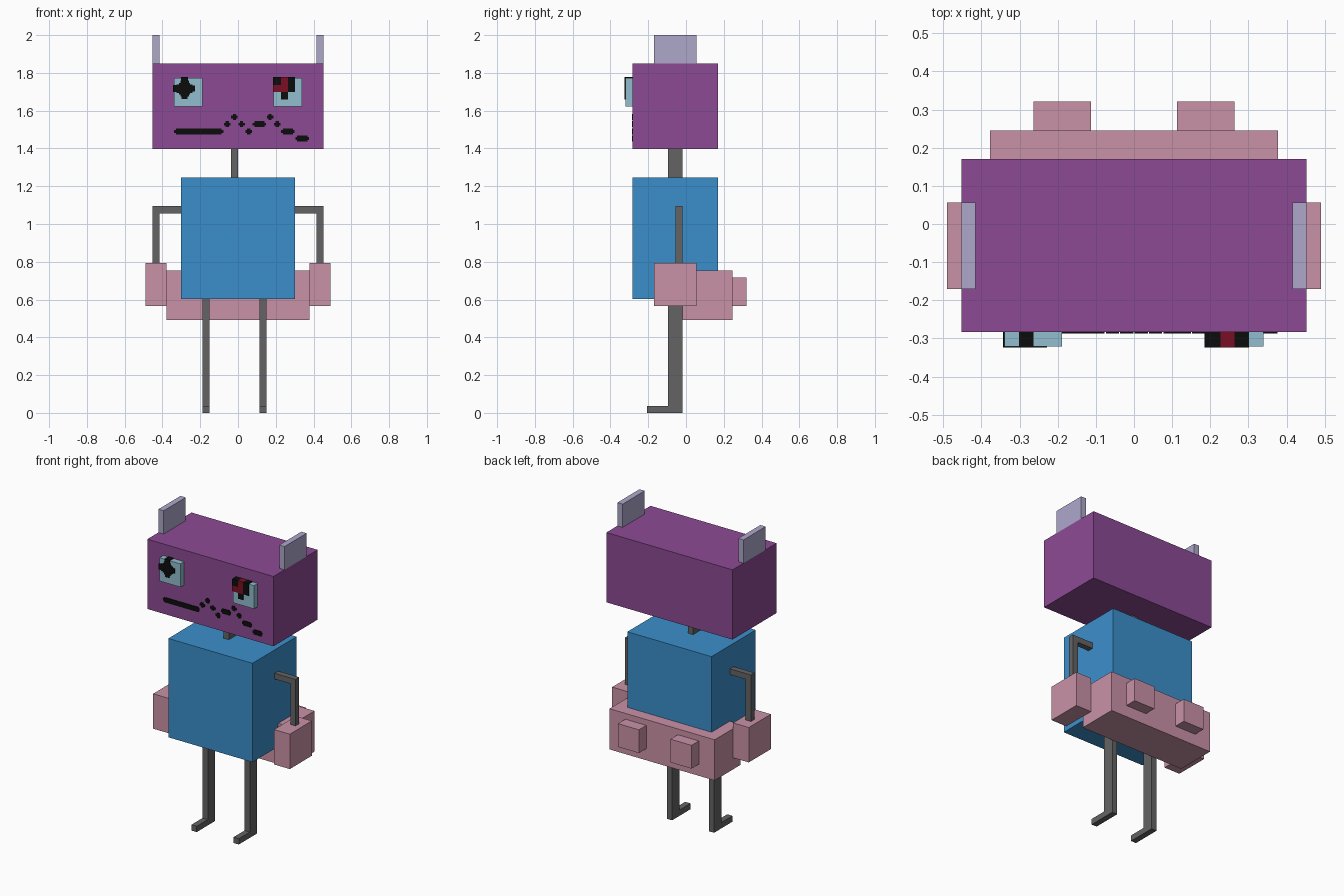
import bpy
import bmesh
from mathutils import Vector

cube = bpy.data.objects.get("Cube")
if cube:
    bpy.data.objects.remove(cube, do_unlink=True)

U = 2 / 53      # one block unit; all part sizes below are in blocks
T = 0.1         # thickness of painted plates, in blocks


def material(name, rgb):
    lin = [((c / 255 + 0.055) / 1.055) ** 2.4 if c > 10 else c / 255 / 12.92 for c in rgb]
    m = bpy.data.materials.new(name)
    m.use_nodes = True
    m.diffuse_color = (*lin, 1)
    m.node_tree.nodes["Principled BSDF"].inputs["Base Color"].default_value = (*lin, 1)
    return m


purple = material("purple", (140, 74, 148))
blue = material("blue", (59, 143, 203))
pink = material("pink", (201, 146, 166))
grey = material("grey", (100, 100, 100))
lavender = material("lavender", (174, 168, 203))
pale_blue = material("pale_blue", (145, 189, 206))
black = material("black", (12, 12, 13))
dark_red = material("dark_red", (122, 15, 36))


def finish(name, bm, mat):
    bmesh.ops.recalc_face_normals(bm, faces=bm.faces)
    bmesh.ops.scale(bm, vec=(U, U, U), verts=bm.verts)
    mesh = bpy.data.meshes.new(name)
    bm.to_mesh(mesh)
    bm.free()
    mesh.materials.append(mat)
    ob = bpy.data.objects.new(name, mesh)
    bpy.context.scene.collection.objects.link(ob)


def add_box(bm, x, y, z):
    lo, hi = Vector((x[0], y[0], z[0])), Vector((x[1], y[1], z[1]))
    verts = bmesh.ops.create_cube(bm, size=1)["verts"]
    bmesh.ops.scale(bm, vec=hi - lo, verts=verts)
    bmesh.ops.translate(bm, vec=(lo + hi) / 2, verts=verts)


def box(name, mat, *spans):
    bm = bmesh.new()
    add_box(bm, *spans)
    finish(name, bm, mat)


def add_stepped_plate(bm, cx, cz, y, steps):
    """Thin front plate whose outline is a staircase, mirrored in both axes."""
    quad = []
    for i, (x, z) in enumerate(steps):
        quad.append((x, z))
        if i + 1 < len(steps):
            quad.append((steps[i + 1][0], z))
    loop = quad + [(-x, z) for x, z in reversed(quad)]
    loop += [(-x, -z) for x, z in quad] + [(x, -z) for x, z in reversed(quad)]
    face = bm.faces.new([bm.verts.new((cx + x, y, cz + z)) for x, z in loop])
    out = bmesh.ops.extrude_face_region(bm, geom=[face])["geom"]
    moved = [g for g in out if isinstance(g, bmesh.types.BMVert)]
    bmesh.ops.translate(bm, vec=(0, -T, 0), verts=moved)


# Head, neck and body
box("head", purple, (-12, 12), (-7.5, 4.5), (37, 49))
box("neck", grey, (-1, 0), (-2.5, -0.5), (33, 37))
box("body", blue, (-8, 8), (-7.5, 4.5), (16, 33))

# Paired ears, arms, hands and rear knobs
for side, s in (("left", 1), ("right", -1)):
    def span(a, b):
        return tuple(sorted((a * s, b * s)))

    box(side + "_ear", lavender, span(11, 12), (-4.5, 1.5), (49, 53))
    box(side + "_upper_arm", grey, span(8, 12), (-1.5, -0.5), (28, 29))
    box(side + "_forearm", grey, span(11, 12), (-1.5, -0.5), (21, 28))
    box(side + "_hand", pink, span(10, 13), (-4.5, 1.5), (15, 21))
    box(side + "_rear_knob", pink, span(3, 7), (6.5, 8.5), (15, 19))
    box(side + "_eye", pale_blue, span(5, 9), (-8.5, -7.5), (43, 47))

box("rear_block", pink, (-10, 10), (-0.5, 6.5), (13, 20))

# Legs sit slightly off centre
for side, x in (("left", 3), ("right", -5)):
    box(side + "_leg", grey, (x, x + 1), (-2.5, -0.5), (0, 16))
    box(side + "_foot", grey, (x, x + 1), (-5.5, -2.5), (0, 1))

# Right eye: stepped star that wraps onto the top and outer edges
bm = bmesh.new()
star = [(1.47, 0.4), (1.1, 0.6), (0.8, 0.8), (0.6, 1.1), (0.4, 1.47)]
add_stepped_plate(bm, -7.5, 45.5, -8.5, star)
add_box(bm, (-8, -7), (-8.5 - T, -7.5), (46.5, 47 + T))
add_box(bm, (-9 - T, -8.5), (-8.5 - T, -7.5), (45, 46))
finish("right_eye_star", bm, black)

# Left eye: square cells, top row first (b black, r red)
cells = {"b": bmesh.new(), "r": bmesh.new()}
for row, line in enumerate(("brb", "rrb", ".b.")):
    for col, key in enumerate(line):
        if key in cells:
            x, z = 5 + col, 46 - row
            add_box(cells[key], (x - T * (col == 0), x + 1), (-8.5 - T, -7.5),
                    (z, z + 1 + T * (row == 0)))
finish("left_eye_dark_cells", cells["b"], black)
finish("left_eye_red_cells", cells["r"], dark_red)

# Mouth: runs of rounded marks given as start, length, row
bm = bmesh.new()
runs = [(-9, 7, 39), (-2, 1, 40), (-1, 1, 41), (0, 1, 40), (1, 1, 39),
        (2, 2, 40), (4, 1, 41), (5, 1, 40), (6, 2, 39), (8, 2, 38)]
for start, length, row in runs:
    h = length / 2
    add_stepped_plate(bm, start + h, row + 0.5, -7.5, [(h - 0.04, 0.2), (h - 0.28, 0.42)])
finish("mouth", bm, black)
